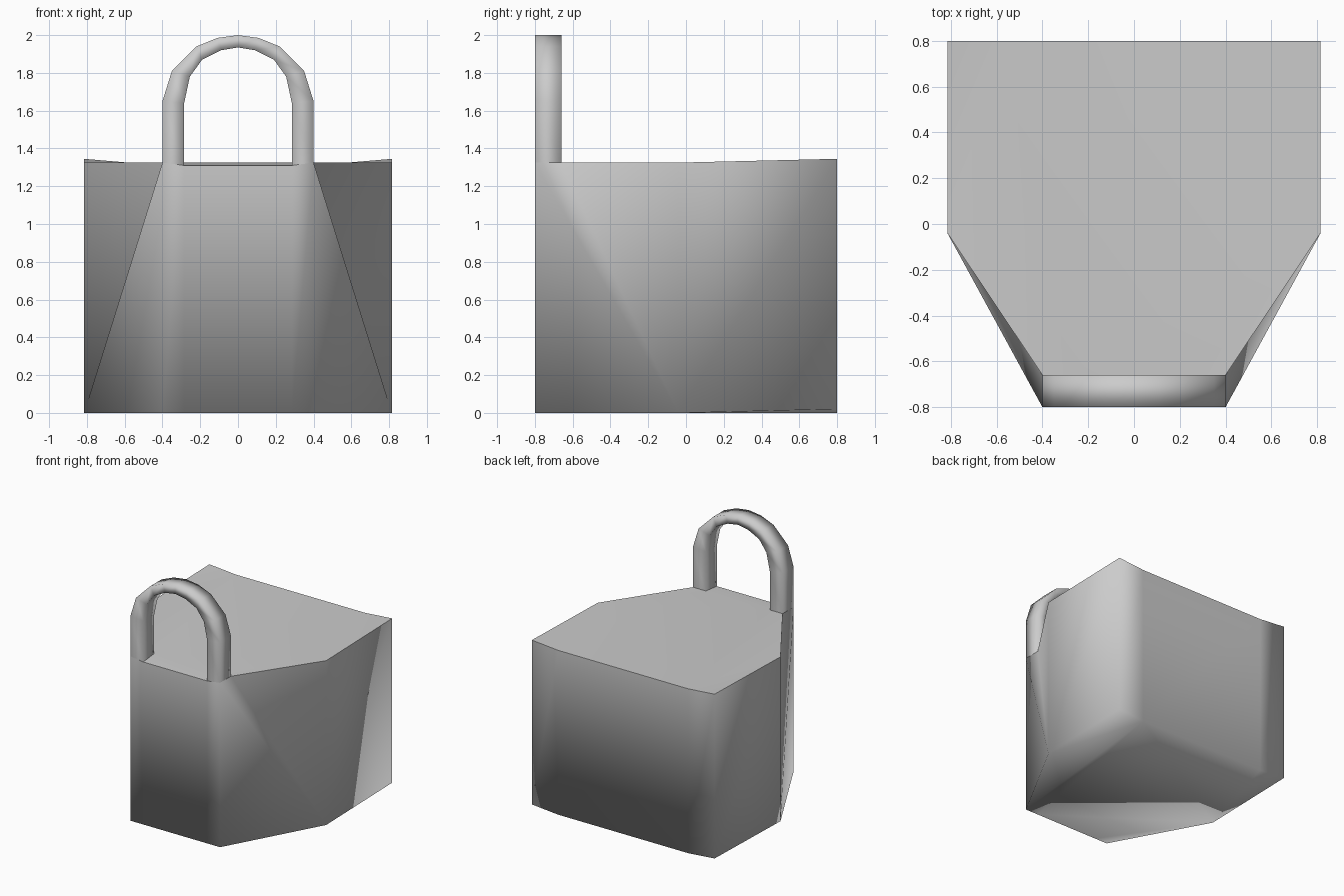
import bpy, bmesh

if "Cube" in bpy.data.objects:
    bpy.data.objects.remove(bpy.data.objects["Cube"])


def finish(name, bm, sharp=None):
    """Turn a bmesh into a smooth shaded object, with optional sharp edges."""
    bmesh.ops.remove_doubles(bm, verts=bm.verts, dist=0.0005)
    bmesh.ops.recalc_face_normals(bm, faces=bm.faces)
    for f in bm.faces:
        f.smooth = True
    if sharp:
        for e in bm.edges:
            e.smooth = not sharp(e)
    mesh = bpy.data.meshes.new(name)
    bm.to_mesh(mesh)
    bm.free()
    obj = bpy.data.objects.new(name, mesh)
    bpy.context.collection.objects.link(obj)
    return obj


def face(bm, pts):
    bm.faces.new([bm.verts.new(p) for p in pts])


def both(bm, pts):
    """Add a face and its mirror image across x = 0."""
    face(bm, pts)
    face(bm, [(-x, y, z) for x, y, z in reversed(pts)])


def across(bm, half):
    """Add a face spanning x = 0 from its right-hand outline."""
    face(bm, half + [(-x, y, z) for x, y, z in reversed(half)])


H = 1.33

# Body: right-hand outline, bottom and top, with lifted rear corners
low = [(.285, -.8, 0), (.4, -.8, 0), (.815, -.04, 0), (.815, .8, .02), (.58, .8, 0)]
top = [(x, y, z + H - .005) for x, y, z in low]
top[0] = (.285, -.8, 1.31)
inner, outer = (.285, -.66, H - .005), (.4, -.66, H - .005)
bm = bmesh.new()
for i in (0, 2, 3):
    both(bm, [low[i], low[i + 1], top[i + 1], top[i]])
across(bm, [low[0], top[0]])
across(bm, [low[4], top[4]])

# Folded side panels running up to the handle feet
both(bm, [low[1], low[2], top[1]])
both(bm, [low[2], outer, top[1]])
both(bm, [low[2], top[2], outer])

# Base and lid, with the raised corner triangles
across(bm, [low[0], low[1], low[2], low[4]])
both(bm, low[2:5])
across(bm, [inner, outer, top[2], top[4]])
both(bm, top[2:5])
across(bm, [top[0], inner])
both(bm, [top[0], top[1], outer, inner])


def is_rim(e):
    if len(e.link_faces) != 2:
        return False
    nz = sorted(abs(f.normal.z) for f in e.link_faces)
    return min(v.co.z for v in e.verts) > 1.2 and nz[0] < .6 and nz[1] > .9


finish("body", bm, is_rim)

# Handle: outer and inner arch profiles swept as a four-sided band
outside = [(.4, 1.325), (.4, 1.65), (.35, 1.81), (.22, 1.94), (.11, 1.985), (0, 2)]
inside = [(.285, 1.31), (.285, 1.64), (.255, 1.78), (.19, 1.87), (.09, 1.92), (0, 1.935)]
bm = bmesh.new()
rings = [[(o[0], -.8, o[1]), (n[0], -.8, n[1]), (n[0], -.66, n[1]), (o[0], -.66, o[1])]
         for o, n in zip(outside, inside)]
for a, b in zip(rings, rings[1:]):
    for k in range(4):
        j = (k + 1) % 4
        both(bm, [a[k], a[j], b[j], b[k]])
finish("handle", bm)
